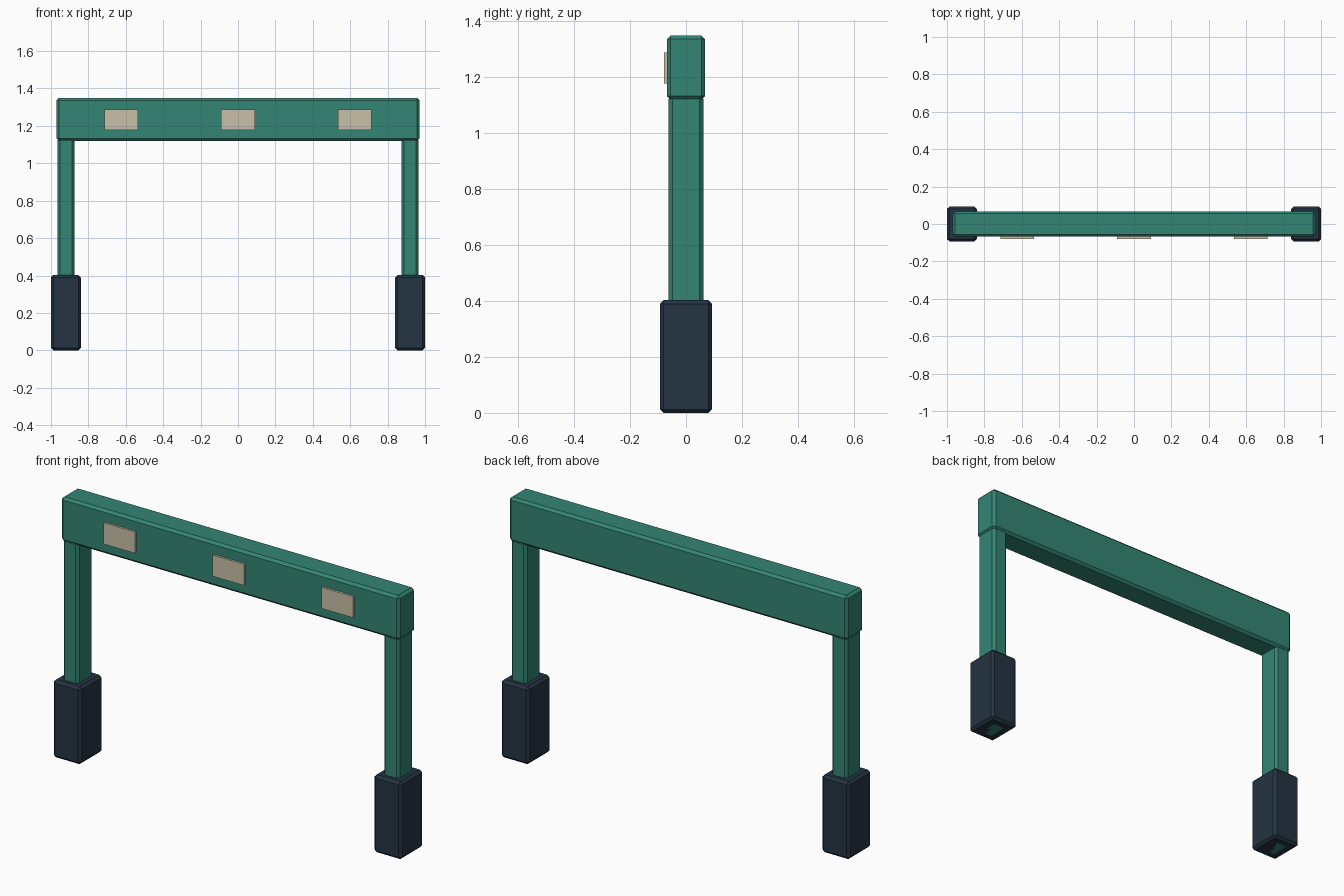
import bpy
import bmesh
from mathutils import Vector

if "Cube" in bpy.data.objects:
    bpy.data.objects.remove(bpy.data.objects["Cube"])


def material(name, rgb):
    m = bpy.data.materials.new(name)
    m.diffuse_color = (*rgb, 1)
    m.use_nodes = True
    m.node_tree.nodes["Principled BSDF"].inputs["Base Color"].default_value = m.diffuse_color
    return m


GREEN = material("green_paint", (0.033, 0.235, 0.17))
DARK = material("dark_rubber", (0.018, 0.034, 0.055))
PALE = material("pale_panel", (0.58, 0.53, 0.39))


def box(name, lo, hi, mat, chamfer=0.0):
    """Axis-aligned box between two corners, with an optional flat chamfer."""
    lo, hi = Vector(lo), Vector(hi)
    bm = bmesh.new()
    bmesh.ops.create_cube(bm, size=1)
    bmesh.ops.scale(bm, vec=hi - lo, verts=bm.verts)
    if chamfer:
        bmesh.ops.bevel(bm, geom=bm.edges[:], offset=chamfer, segments=1,
                        affect='EDGES')
    mesh = bpy.data.meshes.new(name)
    bm.to_mesh(mesh)
    bm.free()
    mesh.materials.append(mat)
    obj = bpy.data.objects.new(name, mesh)
    obj.location = (lo + hi) / 2
    bpy.context.collection.objects.link(obj)
    return obj


# Crossbeam
box("crossbeam", (-0.97, -0.068, 1.12), (0.97, 0.068, 1.35), GREEN, 0.013)

# Posts running down through their protective foot sleeves
for side, s in (("left", -1), ("right", 1)):
    cx = 0.92 * s
    box(f"{side}_post", (cx - 0.045, -0.062, 0), (cx + 0.045, 0.062, 1.135),
        GREEN, 0.013)
    box(f"{side}_foot", (cx - 0.08, -0.093, 0), (cx + 0.08, 0.093, 0.403),
        DARK, 0.013)

# Pale panels on the front of the beam
for side, x in (("left", -0.625), ("middle", 0), ("right", 0.625)):
    box(f"{side}_panel", (x - 0.09, -0.079, 1.178), (x + 0.09, -0.066, 1.288), PALE)
